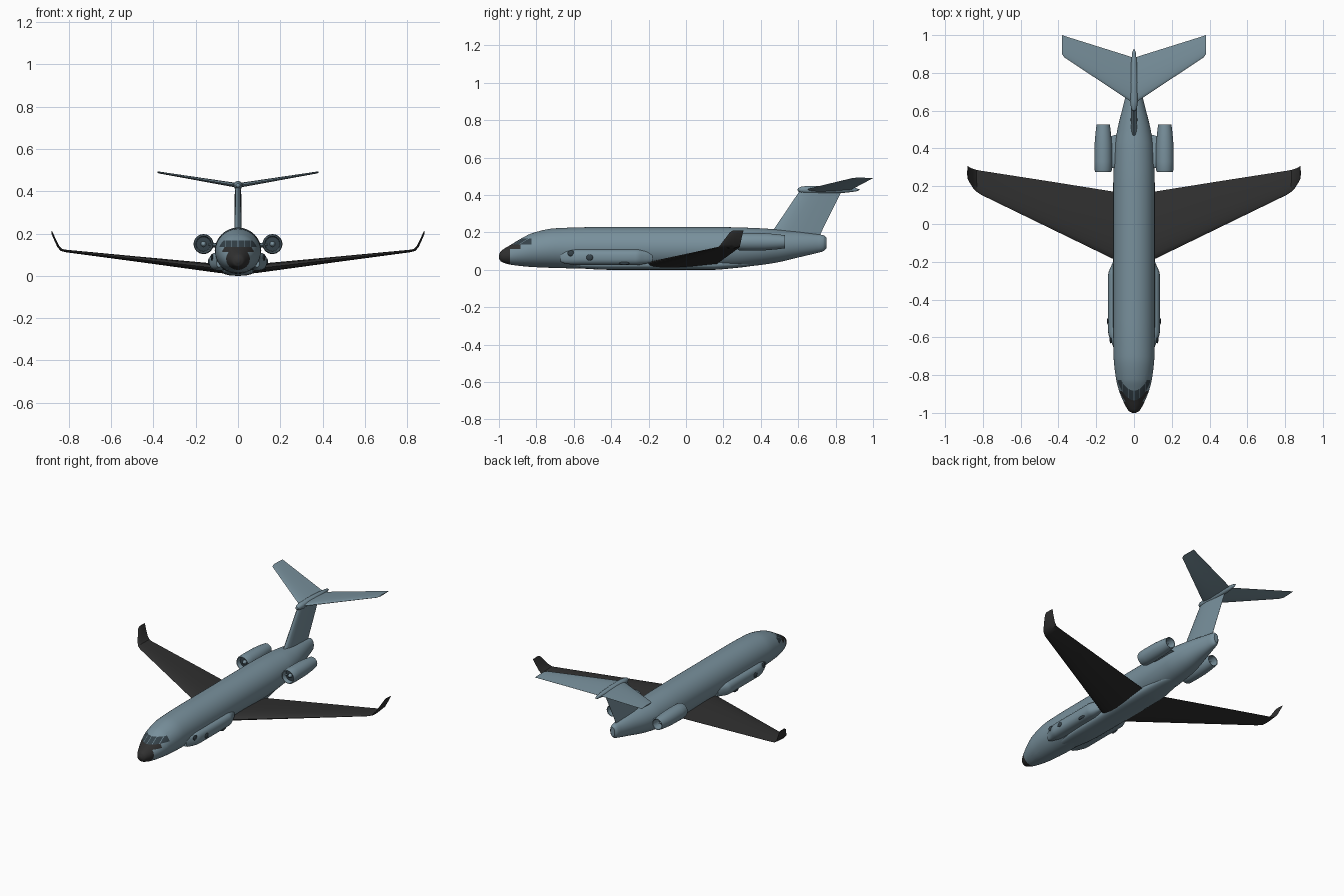
import bpy, bmesh, math
from mathutils import Vector

if "Cube" in bpy.data.objects:
    bpy.data.objects.remove(bpy.data.objects["Cube"])


def material(name, rgb):
    m = bpy.data.materials.new(name)
    m.diffuse_color = (*rgb, 1)
    m.use_nodes = True
    m.node_tree.nodes["Principled BSDF"].inputs["Base Color"].default_value = m.diffuse_color
    return m


BODY = material("blue grey paint", (0.188, 0.279, 0.332))
BLACK = material("black paint", (0.030, 0.030, 0.030))
GLASS = material("dark glass", (0.036, 0.055, 0.068))


def finish(bm, name, mats, rule=None, angle=35):
    bmesh.ops.remove_doubles(bm, verts=bm.verts, dist=1e-5)
    bmesh.ops.recalc_face_normals(bm, faces=bm.faces)
    if rule:
        for f in bm.faces:
            f.material_index = rule(f.calc_center_median())
    me = bpy.data.meshes.new(name)
    bm.to_mesh(me)
    bm.free()
    for m in mats:
        me.materials.append(m)
    me.shade_smooth()
    me.set_sharp_from_angle(angle=math.radians(angle))
    ob = bpy.data.objects.new(name, me)
    bpy.context.collection.objects.link(ob)
    return ob


def loft(rings):
    """Skin a list of equal-length closed rings and cap both ends."""
    bm = bmesh.new()
    vs = [[bm.verts.new(p) for p in r] for r in rings]
    n = len(vs[0])
    for a, b in zip(vs, vs[1:]):
        for i in range(n):
            j = (i + 1) % n
            bm.faces.new((a[i], a[j], b[j], b[i]))
    bm.faces.new(vs[0])
    bm.faces.new(vs[-1])
    return bm


def oval(y, cx, cz, rx, rz, e=2.0, n=48):
    """Superellipse ring across the y axis."""
    out = []
    for i in range(n):
        c, s = math.cos(2 * math.pi * i / n), math.sin(2 * math.pi * i / n)
        out.append(Vector((cx + rx * math.copysign(abs(c) ** (2 / e), c), y,
                           cz + rz * math.copysign(abs(s) ** (2 / e), s))))
    return out


def smooth_keys(keys, steps=6):
    """Hermite interpolation of key rows, first column is the parameter."""
    def slope(i, c):
        if i in (0, len(keys) - 1):
            k = 1 if i == 0 else i
            return (keys[k][c] - keys[k - 1][c]) / (keys[k][0] - keys[k - 1][0])
        d0 = (keys[i][c] - keys[i - 1][c]) / (keys[i][0] - keys[i - 1][0])
        d1 = (keys[i + 1][c] - keys[i][c]) / (keys[i + 1][0] - keys[i][0])
        return 0 if d0 * d1 <= 0 else 2 * d0 * d1 / (d0 + d1)
    rows = []
    for i in range(len(keys) - 1):
        h = keys[i + 1][0] - keys[i][0]
        for k in range(steps):
            t = k / steps
            row = [keys[i][0] + h * t]
            for c in range(1, len(keys[0])):
                row.append((2*t**3 - 3*t*t + 1) * keys[i][c] + (t**3 - 2*t*t + t) * h * slope(i, c)
                           + (3*t*t - 2*t**3) * keys[i + 1][c] + (t**3 - t*t) * h * slope(i + 1, c))
            rows.append(row)
    return rows + [list(keys[-1])]


def foil(le, te, up, t):
    """Aerofoil ring between a leading and a trailing point."""
    le, te, up = Vector(le), Vector(te), Vector(up).normalized()
    prof = [(0, 0), (.02, .38), (.08, .7), (.2, .95), (.35, 1), (.6, .75), (.85, .3), (1, .04)]
    pts = [(s, h) for s, h in prof] + [(s, -h) for s, h in reversed(prof[1:])]
    return [le.lerp(te, s) + up * (h * t / 2) for s, h in pts]


def revolve(profile, cx, cz, n=32):
    """Spin (y, radius) points round a lengthwise axis."""
    return loft([oval(y, cx, cz, max(r, 1e-6), max(r, 1e-6), n=n) for y, r in profile])


# Fuselage: y, half width, bottom, top
keys = [(-1, .008, .062, .080), (-.99, .027, .045, .099), (-.97, .041, .036, .114),
        (-.94, .056, .028, .132), (-.88, .080, .020, .168), (-.82, .095, .015, .197),
        (-.7, .108, .010, .222), (-.5, .110, .006, .228), (.2, .110, .008, .228),
        (.4, .103, .026, .222), (.5, .088, .042, .214), (.6, .064, .066, .204),
        (.7, .038, .090, .190), (.735, .028, .100, .185), (.75, .015, .115, .172)]
bm = loft([oval(y, 0, (a + b) / 2, w, (b - a) / 2) for y, w, a, b in smooth_keys(keys)])

# Cut the nose cap and windscreen edges into the skin
PILLARS = (0, .03, .06)
cuts = [((0, -.94, 0), (0, 1, 0)), ((0, -.885, 0), (0, 1, 0)), ((0, -.825, 0), (0, 1, 0)),
        ((0, 0, .112), (0, 0, 1)), ((0, 0, .136), (0, 0, 1)), ((0, 0, .167), (0, 0, 1))]
cuts += [((s * (p + d), 0, 0), (1, 0, 0)) for p in PILLARS for d in (-.0015, .0015) for s in (-1, 1)]
for co, no in cuts:
    faces = [f for f in bm.faces if f.calc_center_median().y < -.8]
    geom = set(faces) | {e for f in faces for e in f.edges} | {v for f in faces for v in f.verts}
    bmesh.ops.bisect_plane(bm, geom=list(geom), plane_co=co, plane_no=no, dist=1e-5)


def nose_paint(c):
    if c.y < -.94:
        return 1
    if c.y < -.825 and .136 < c.z < .167:
        return 0 if any(abs(abs(c.x) - p) < .0015 for p in PILLARS) else 2
    return 1 if c.y < -.885 and .112 < c.z < .137 else 0


finish(bm, "fuselage", [BODY, BLACK, GLASS], nose_paint)

# Belly fairing
belly = [(-.68, .02, .012), (-.6, .055, .020), (-.4, .075, .03), (.15, .078, .03),
         (.3, .06, .024), (.42, .02, .012)]
finish(loft([oval(y, 0, .03 + max(0, y - .15) * .05, w, h, 2.6, 32)
             for y, w, h in smooth_keys(belly, 5)]), "belly_fairing", [BODY])

# Fin and the bullet fairing on top of it
finish(loft([foil((0, .44, .19), (0, .71, .17), (1, 0, 0), .036),
             foil((0, .475, .225), (0, .73, .215), (1, 0, 0), .034),
             foil((0, .61, .425), (0, .835, .425), (1, 0, 0), .030)]), "tail_fin", [BODY])
finish(revolve([(.595, 0), (.6, .009), (.615, .016), (.65, .021), (.75, .021), (.85, .016),
                (.91, .009), (.93, 0)], 0, .428, 20), "fin_bullet", [BODY])

for s, side in ((-1, "right"), (1, "left")):
    # Main wing with upturned tip: x, leading y, trailing y, z, thickness, tilt
    wing = [(.02, -.23, .155, .026, .040, 0), (.1, -.19, .17, .036, .042, .1),
            (.45, -.02, .226, .076, .026, .1), (.81, .155, .282, .117, .012, .12),
            (.835, .172, .287, .122, .011, .5), (.85, .187, .291, .138, .010, 1.0),
            (.866, .213, .298, .172, .009, 1.15), (.878, .234, .305, .200, .008, 1.15),
            (.881, .250, .307, .210, .005, 1.15)]
    finish(loft([foil((s * x, a, z), (s * x, b, z), (-s * math.sin(r), 0, math.cos(r)), t)
                 for x, a, b, z, t, r in wing]), side + "_wing", [BLACK])

    # Tailplane
    finish(loft([foil((s * x, a, z), (s * x, b, z), (-s * .17, 0, 1), t) for x, a, b, z, t in
                 [(0, .637, .88, .427, .022), (.37, .883, .996, .488, .009),
                  (.381, .9, 1.0, .490, .006)]]), side + "_tailplane", [BODY])

    # Engine nacelle with fan and spinner
    ex, ez = s * .163, .15
    prof = [(.283, 0), (.290, .008), (.303, .013), (.304, .034), (.285, .036), (.276, .039),
            (.276, .042), (.285, .0455), (.33, .047), (.42, .046), (.48, .041), (.528, .035),
            (.526, .031), (.47, .028), (.47, .012), (.515, 0)]

    def engine_paint(c, ex=ex, ez=ez):
        r = math.hypot(c.x - ex, c.z - ez)
        return 1 if .012 < r < .034 and (.30 < c.y < .3045 or .469 < c.y < .471) else 0

    finish(revolve(prof, ex, ez), side + "_engine", [BODY, GLASS], engine_paint)

    # Engine pylon
    finish(loft([foil((s * .07, .29, .14), (s * .07, .48, .14), (0, 0, 1), .022),
                 foil((s * .14, .30, .148), (s * .14, .46, .148), (0, 0, 1), .022)]),
           side + "_engine_pylon", [BODY])

    # Side sensor pod
    pod = [(-.67, .012, .026), (-.64, .024, .036), (-.57, .047, .043), (-.27, .047, .043),
           (-.22, .030, .036), (-.18, .012, .026)]
    rows = smooth_keys(pod, 5)
    finish(loft([oval(y, s * .09, .068, w, h, 2.5, 32) for y, w, h in rows]), side + "_side_pod", [BODY])

    # Dark sensor windows on the pod
    for i, (y, z) in enumerate([(-.615, .088), (-.515, .066), (-.33, .036)]):
        _, w, h = min(rows, key=lambda r: abs(r[0] - y))
        x = .09 + w * (1 - min(.98, abs(z - .068) / h) ** 2.5) ** .4
        bm = bmesh.new()
        bmesh.ops.create_uvsphere(bm, u_segments=16, v_segments=8, radius=1)
        bmesh.ops.scale(bm, vec=(.006, .028 if i == 2 else .018, .010 if i == 2 else .016), verts=bm.verts)
        bmesh.ops.translate(bm, vec=(s * x, y, z), verts=bm.verts)
        finish(bm, f"{side}_pod_window_{i + 1}", [GLASS])
